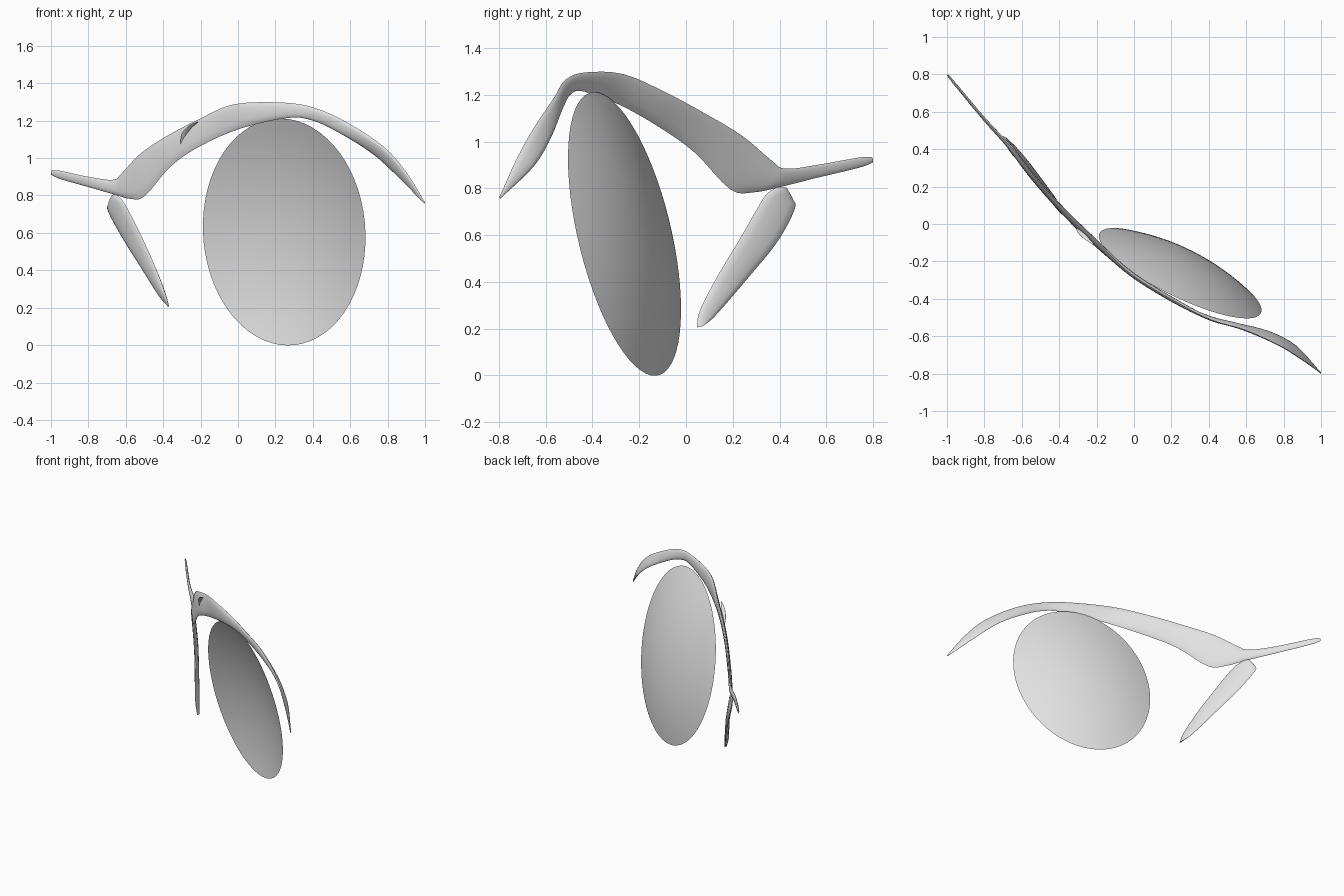
import bpy, bmesh, math
from mathutils import Vector, Matrix

if "Cube" in bpy.data.objects:
    bpy.data.objects.remove(bpy.data.objects["Cube"])

grey = bpy.data.materials.new("plain grey")
grey.diffuse_color = (0.76, 0.76, 0.76, 1)
grey.use_nodes = True
grey.node_tree.nodes["Principled BSDF"].inputs["Base Color"].default_value = grey.diffuse_color


def finish(bm, name):
    bmesh.ops.recalc_face_normals(bm, faces=bm.faces[:])
    me = bpy.data.meshes.new(name)
    bm.to_mesh(me)
    bm.free()
    me.materials.append(grey)
    ob = bpy.data.objects.new(name, me)
    bpy.context.collection.objects.link(ob)
    bpy.context.view_layer.objects.active = ob
    ob.select_set(True)
    bpy.ops.object.shade_smooth_by_angle(angle=math.radians(50))
    ob.select_set(False)
    return ob


def spline(pts, steps):
    """Smooth path through the points."""
    p = [Vector(q) for q in pts]
    p = [2 * p[0] - p[1]] + p + [2 * p[-1] - p[-2]]
    out = []
    for i in range(1, len(p) - 2):
        a, b, c, d = p[i - 1:i + 3]
        for k in range(steps):
            t = k / steps
            out.append(b + 0.5 * t * (c - a + t * (2 * a - 5 * b + 4 * c - d
                       + t * (3 * (b - c) + d - a))))
    return out + [p[-2]]


def blade(name, edge_a, edge_b, half, normal, steps=4, sides=12):
    """Lens-shaped strip lofted between two edge curves."""
    bm = bmesh.new()
    n = Vector(normal).normalized()
    rings = []
    for a, b in zip(spline(edge_a, steps), spline(edge_b, steps)):
        h = min(half, 0.12 * (a - b).length + 0.002)
        ring = []
        for k in range(sides):
            t = 2 * math.pi * k / sides
            co = a.lerp(b, (1 - math.cos(t)) / 2) + n * h * math.sin(t)
            ring.append(bm.verts.new(co))
        rings.append(ring)
    for r, s in zip(rings, rings[1:]):
        for k in range(sides):
            j = (k + 1) % sides
            bm.faces.new((r[k], r[j], s[j], s[k]))
    bm.faces.new(rings[0])
    bm.faces.new(rings[-1])
    return finish(bm, name)


# shallow oval dish, hollow towards the front
long_axis = Vector((0.043, -0.242, 0.969)).normalized()
flat_axis = Vector((0.417, 0.886, 0.203)).normalized()
side_axis = flat_axis.cross(long_axis).normalized()
centre = Vector((0.247, -0.263, 0.605))
SEG, RINGS, DEPTH = 64, 14, 0.095
bm = bmesh.new()
hub = bm.verts.new(centre + flat_axis * DEPTH)
last = None
for i in range(1, RINGS + 1):
    r = i / RINGS
    ring = []
    for k in range(SEG):
        t = 2 * math.pi * k / SEG
        ring.append(bm.verts.new(centre + side_axis * 0.478 * r * math.cos(t)
                                 + long_axis * 0.622 * r * math.sin(t)
                                 + flat_axis * DEPTH * (1 - r * r)))
    for k in range(SEG):
        j = (k + 1) % SEG
        if last:
            bm.faces.new((last[k], ring[k], ring[j], last[j]))
        else:
            bm.faces.new((hub, ring[k], ring[j]))
    last = ring
finish(bm, "oval_dish")

# long arched band with a pointed tail
upper = [(-0.995, 0.795, 0.934), (-0.95, 0.74, 0.932), (-0.8, 0.56, 0.9),
         (-0.67, 0.425, 0.884), (-0.62, 0.365, 0.92), (-0.52, 0.24, 1.025),
         (-0.38, 0.085, 1.118), (-0.21, -0.08, 1.207), (-0.02, -0.265, 1.288),
         (0.25, -0.43, 1.296), (0.42, -0.515, 1.265), (0.59, -0.565, 1.187),
         (0.78, -0.65, 1.06), (0.9, -0.725, 0.925), (1.0, -0.798, 0.762)]
lower = [(-0.998, 0.798, 0.91), (-0.95, 0.74, 0.888), (-0.8, 0.56, 0.845),
         (-0.66, 0.40, 0.805), (-0.58, 0.29, 0.783), (-0.5, 0.19, 0.795),
         (-0.36, 0.035, 0.955), (-0.2, -0.12, 1.065), (0.02, -0.29, 1.16),
         (0.27, -0.44, 1.215), (0.4, -0.495, 1.2), (0.54, -0.53, 1.135),
         (0.72, -0.575, 1.022), (0.86, -0.65, 0.895), (0.995, -0.793, 0.757)]
blade("arched_band", upper, lower, 0.013, (0.62, 0.78, 0))

# lower tapering blade
outer = [(-0.672, 0.43, 0.803), (-0.694, 0.457, 0.755), (-0.693, 0.465, 0.71),
         (-0.617, 0.39, 0.57), (-0.523, 0.268, 0.42), (-0.42, 0.13, 0.26),
         (-0.376, 0.075, 0.212)]
inner = [(-0.65, 0.385, 0.805), (-0.615, 0.34, 0.77), (-0.575, 0.297, 0.70),
         (-0.51, 0.222, 0.57), (-0.445, 0.135, 0.425), (-0.39, 0.06, 0.28),
         (-0.37, 0.046, 0.205)]
blade("lower_blade", outer, inner, 0.014, (0.75, 0.66, 0))

# small raised fin on the front of the band
blade("small_fin",
      [(-0.308, -0.022, 1.075), (-0.30, -0.045, 1.13), (-0.265, -0.08, 1.172),
       (-0.22, -0.11, 1.195)],
      [(-0.30, -0.016, 1.07), (-0.28, -0.035, 1.115), (-0.25, -0.068, 1.16),
       (-0.215, -0.108, 1.19)],
      0.012, (0.62, 0.78, 0))
